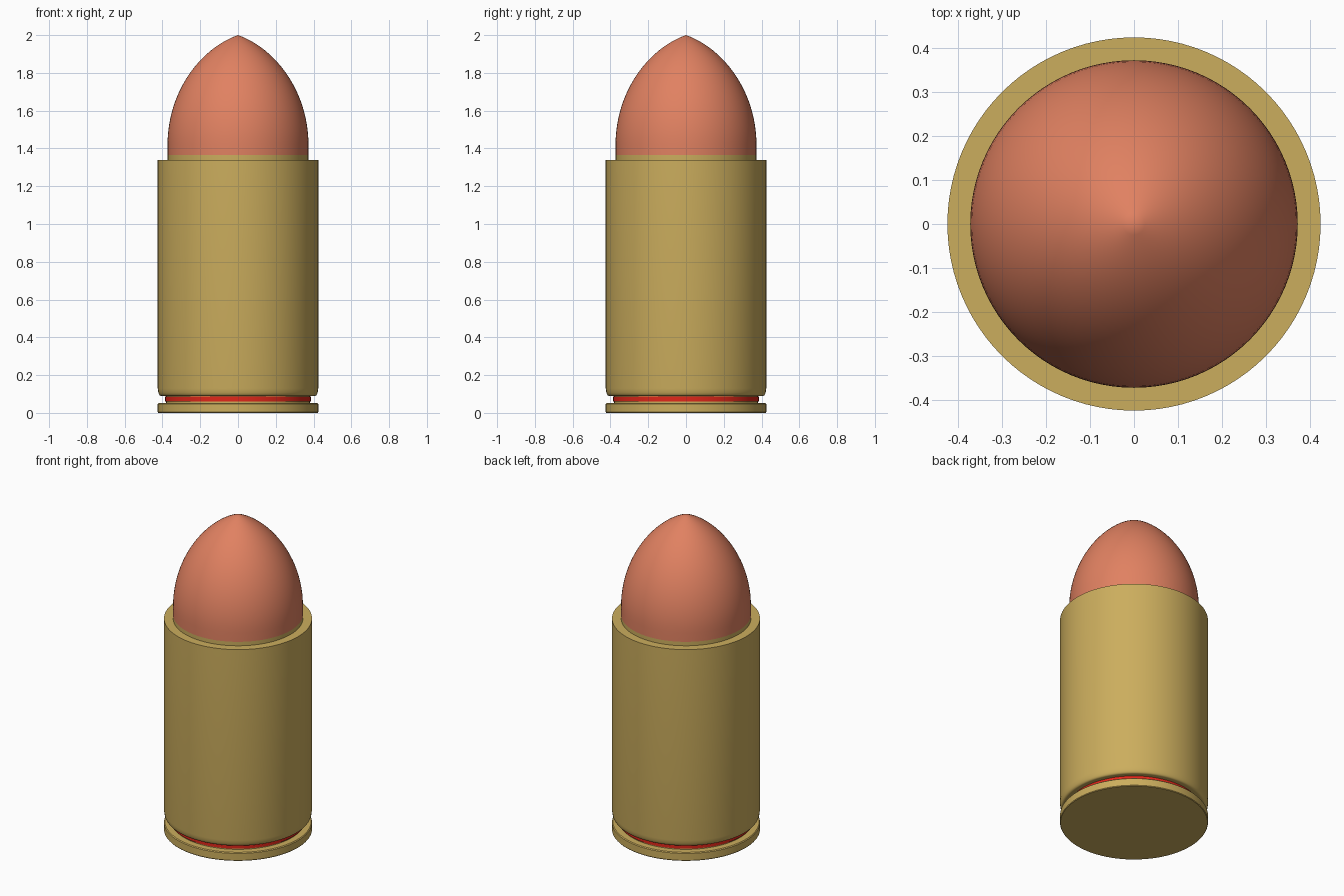
import bpy, bmesh, math

if "Cube" in bpy.data.objects:
    bpy.data.objects.remove(bpy.data.objects["Cube"])

SEG = 96


def material(name, color):
    m = bpy.data.materials.new(name)
    m.diffuse_color = (*color, 1)
    m.use_nodes = True
    m.node_tree.nodes["Principled BSDF"].inputs["Base Color"].default_value = m.diffuse_color
    return m


def lathe(name, profile, mat):
    """Revolve (radius, z) points, running from axis to axis, around z."""
    bm = bmesh.new()
    verts = [bm.verts.new((r, 0, z)) for r, z in profile]
    edges = [bm.edges.new(pair) for pair in zip(verts, verts[1:])]
    bmesh.ops.spin(bm, geom=verts + edges, cent=(0, 0, 0), axis=(0, 0, 1),
                   angle=2 * math.pi, steps=SEG)
    bmesh.ops.remove_doubles(bm, verts=bm.verts[:], dist=1e-5)
    bmesh.ops.recalc_face_normals(bm, faces=bm.faces[:])
    me = bpy.data.meshes.new(name)
    bm.to_mesh(me)
    bm.free()
    ob = bpy.data.objects.new(name, me)
    bpy.context.collection.objects.link(ob)
    me.materials.append(mat)
    bpy.ops.object.select_all(action='DESELECT')
    ob.select_set(True)
    bpy.context.view_layer.objects.active = ob
    bpy.ops.object.shade_smooth_by_angle(angle=math.radians(35))
    return ob


def bezier(p0, p1, p2, p3, n):
    pts = []
    for i in range(n + 1):
        t = i / n
        w = ((1 - t) ** 3, 3 * t * (1 - t) ** 2, 3 * t * t * (1 - t), t ** 3)
        pts.append(tuple(sum(a * p[k] for a, p in zip(w, (p0, p1, p2, p3)))
                         for k in range(2)))
    return pts


brass = material("brass", (0.60, 0.42, 0.11))
copper = material("copper", (0.75, 0.22, 0.12))
red = material("red", (0.75, 0.02, 0.01))

# Case: rim, extractor groove, rounded lower edge, wall, mouth and bullet collar
lower_edge = bezier((0.405, 0.09), (0.417, 0.09), (0.422, 0.10), (0.425, 0.13), 6)
lathe("case", [(0, 0), (0.422, 0), (0.425, 0.004), (0.425, 0.048), (0.42, 0.053),
               (0.38, 0.053), (0.38, 0.09)] + lower_edge +
      [(0.425, 1.34), (0.373, 1.34), (0.373, 1.365), (0, 1.365)], brass)

# Red band in the groove
lathe("groove_band", [(0.375, 0.060), (0.386, 0.060), (0.386, 0.088),
                      (0.375, 0.088), (0.375, 0.060)], red)

# Pointed bullet
lathe("bullet", [(0, 1.365), (0.373, 1.365)] +
      bezier((0.373, 1.42), (0.373, 1.70), (0.20, 1.93), (0, 2.0), 24), copper)
